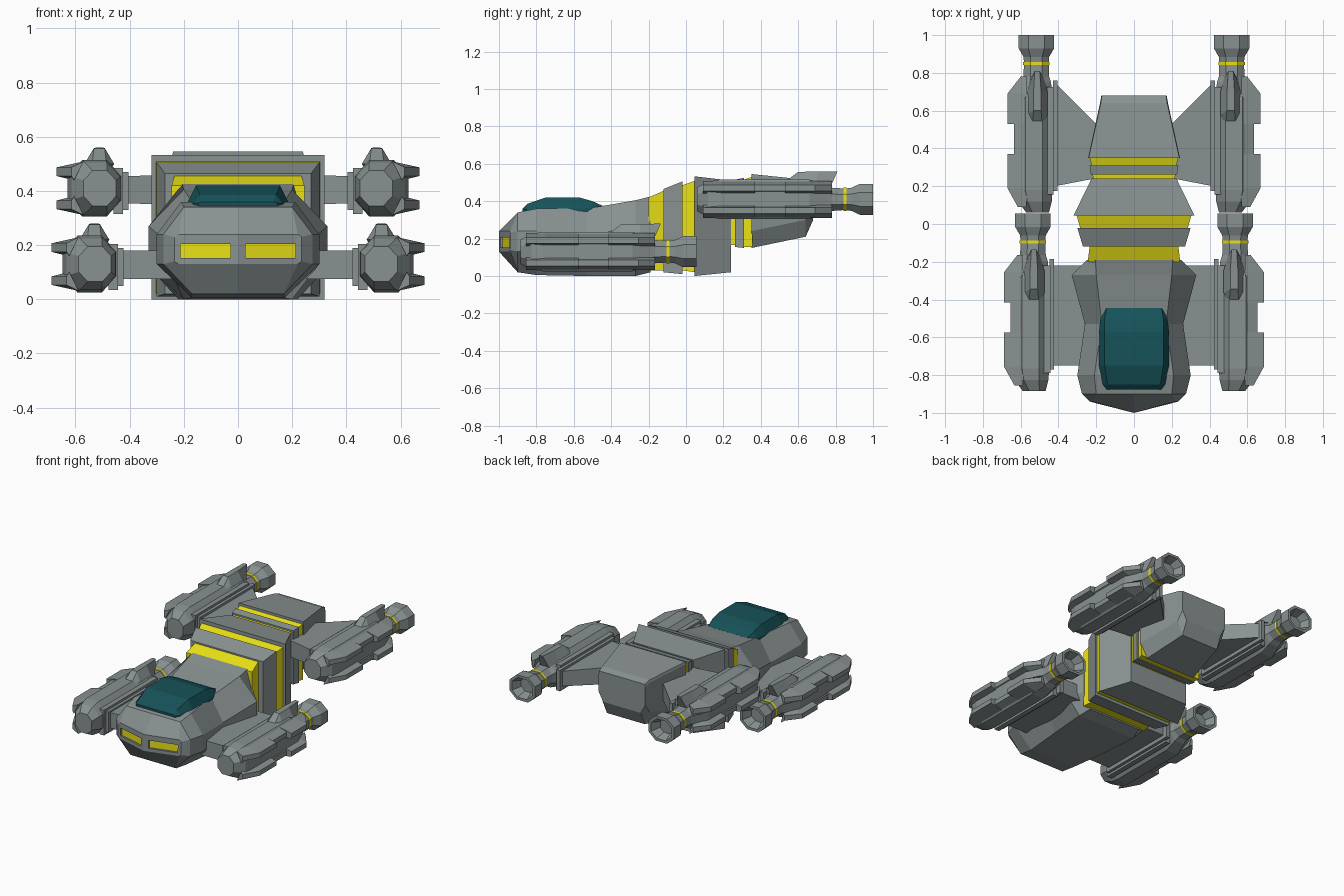
import bpy, bmesh, math

if "Cube" in bpy.data.objects:
    bpy.data.objects.remove(bpy.data.objects["Cube"])


def material(name, color):
    m = bpy.data.materials.new(name)
    m.diffuse_color = color
    m.use_nodes = True
    m.node_tree.nodes["Principled BSDF"].inputs["Base Color"].default_value = m.diffuse_color
    return m


GREY = material("hull_grey", (0.25, 0.285, 0.285, 1))
YELLOW = material("yellow_paint", (0.82, 0.75, 0.008, 1))
TEAL = material("teal_glass", (0.008, 0.085, 0.10, 1))


def loft(name, rings, mat=GREY, mirror=False, offset=(0, 0, 0)):
    """Skin a list of equal-length point rings and cap both ends."""
    bm = bmesh.new()
    vs = [[bm.verts.new([p[i] + offset[i] for i in range(3)]) for p in r] for r in rings]
    n = len(rings[0])
    for a, b in zip(vs, vs[1:]):
        for i in range(n):
            j = (i + 1) % n
            bm.faces.new((a[i], a[j], b[j], b[i]))
    for cap in (vs[0], vs[-1]):
        if n == 10:  # hull sections: split the cap along the centre line
            bm.faces.new(cap[:6])
            bm.faces.new(cap[5:] + cap[:1])
        else:
            bm.faces.new(cap)
    bmesh.ops.recalc_face_normals(bm, faces=bm.faces)
    me = bpy.data.meshes.new(name)
    bm.to_mesh(me)
    bm.free()
    ob = bpy.data.objects.new(name, me)
    bpy.context.collection.objects.link(ob)
    me.materials.append(mat)
    if mirror:
        ob.modifiers.new("mirror", 'MIRROR')
    return ob


def hull(y, t, zt, w, zu, zl, b, zb, dy=0):
    """Faceted hull section: top width, side width, bottom width; dy pushes the centre line."""
    half = [(t, zt), (w, zu), (w, zl), (b, zb)]
    return ([(0, y + dy, zt)] + [(x, y, z) for x, z in half] + [(0, y + dy, zb)]
            + [(-x, y, z) for x, z in reversed(half)])


def rect(y, w, z0, z1):
    return [(-w, y, z0), (w, y, z0), (w, y, z1), (-w, y, z1)]


def octagon(y, hx, hz, cx=0.517, cz=0.41, k=0.45):
    pts = [(1, k), (k, 1), (-k, 1), (-1, k), (-1, -k), (-k, -1), (k, -1), (1, -k)]
    return [(cx + hx * a, y, cz + hz * b) for a, b in pts]


# Cabin
cabin = loft("cabin", [
    hull(-.94, .22, .24, .235, .23, .14, .22, .13, -.06),
    hull(-.90, .20, .34, .275, .24, .13, .17, .02),
    hull(-.80, .21, .36, .30, .24, .13, .17, .005),
    hull(-.53, .17, .36, .26, .21, .13, .20, 0),
    hull(-.27, .20, .405, .33, .27, .12, .22, 0),
    hull(-.19, .205, .425, .25, .28, .12, .20, .02)])

# Canopy
loft("canopy", [
    hull(-.875, .13, .36, .145, .355, .345, .145, .34),
    hull(-.85, .14, .385, .165, .355, .345, .165, .34),
    hull(-.75, .155, .42, .185, .36, .345, .185, .34),
    hull(-.57, .155, .42, .185, .36, .345, .185, .34),
    hull(-.50, .155, .40, .178, .36, .345, .178, .34),
    hull(-.445, .145, .375, .158, .36, .345, .155, .34)], TEAL)


# Headlights set into the two angled nose faces
def lamp_ring(x, front, back):
    y = -1 + .06 / .22 * x
    return [(x, y + d, z) for d, z in ((front, .152), (front, .205), (back, .205), (back, .152))]


recess = loft("headlight_cutter", [lamp_ring(x, -.03, .018) for x in (.028, .213)], GREY, True)
recess.hide_render = True
recess.hide_set(True)
cut = cabin.modifiers.new("headlight_recess", 'BOOLEAN')
cut.operation, cut.object, cut.solver = 'DIFFERENCE', recess, 'EXACT'
loft("headlight", [lamp_ring(x, .012, .03) for x in (.026, .215)], YELLOW, True)

# Waist bands: name, (y, half width, bottom, top) at front and back, material
bands = [
    ("front_yellow_band", (-.20, .245, .03, .42), (-.12, .235, .03, .455), YELLOW),
    ("waist_rib", (-.12, .27, .02, .465), (-.02, .30, .01, .505), GREY),
    ("middle_yellow_band", (-.02, .285, .03, .485), (.05, .305, .02, .51), YELLOW),
    ("middle_block", (.045, .32, 0, .533), (.24, .225, .02, .51), GREY),
    ("thin_yellow_band", (.23, .215, .165, .50), (.265, .22, .165, .505), YELLOW),
    ("rear_rib", (.262, .228, .155, .515), (.31, .235, .15, .525), GREY),
    ("rear_yellow_band", (.31, .225, .155, .515), (.355, .235, .155, .53), YELLOW)]
for name, a, b, mat in bands:
    loft(name, [rect(*a), rect(*b)], mat)

# Engine block at the tail
loft("tail_block", [
    hull(.35, .24, .545, .243, .53, .24, .19, .15),
    hull(.64, .175, .515, .18, .50, .30, .14, .21),
    hull(.68, .17, .50, .173, .48, .36, .14, .30)])


# Engine pod, drawn at the rear position and moved for the front pair
def plate_ring(y, x, s):
    pts = [(.57, .509), (x, .487), (x, .455), (min(.61, x - .01), .44)]
    return [(px, y, pz if s > 0 else .82 - pz) for px, pz in pts]


def engine_pod(tag, off):
    def part(name, rings, mat=GREY):
        loft(f"{tag}_{name}", rings, mat, True, off)
    part("pod_body", [octagon(*r) for r in [
        (.06, .06, .065, .51), (.12, .09, .095, .525), (.18, .099, .105, .53),
        (.66, .099, .105, .53), (.75, .078, .078), (.78, .068, .062), (.842, .066, .058)]])
    part("pod_ring", [octagon(.842, .07, .062), octagon(.858, .07, .062)], YELLOW)
    part("pod_nozzle", [octagon(*r) for r in [
        (.858, .066, .058), (.885, .068, .062), (.93, .094, .083), (1.0, .094, .083),
        (1.0, .076, .066), (.94, .05, .045)]])
    steps = [(.09, .615), (.19, .67), (.37, .67), (.37, .635),
             (.53, .635), (.53, .67), (.69, .67), (.78, .60)]
    for side, s in (("upper", 1), ("lower", -1)):
        part(f"{side}_armour", [plate_ring(y, x, s) for y, x in steps])
    # Dorsal fin
    part("pod_fin", [
        [(.512 - v, y0, .50), (.512 + v, y0, .50), (.512 + w, y1, z), (.512 - w, y1, z)]
        for y0, y1, z, v, w in [(.53, .54, .512, .03, .025), (.58, .60, .557, .055, .02),
                                (.70, .70, .558, .055, .02)]]
        + [[(.477, .77, .47), (.547, .77, .47), (.525, .81, .56), (.499, .81, .56)]])
    # Stepped mounting plates on the inner side
    for name, x0, x1, y0, y1, h in (("mount", .425, .46, .155, .725, .085),
                                    ("collar", .405, .43, .175, .76, .07)):
        part(name, [[(x, y0, .40 - h), (x, y1, .40 - h), (x, y1, .40 + h), (x, y0, .40 + h)]
                    for x in (x0, x1)])


engine_pod("rear", (0, 0, 0))
engine_pod("front", (.018, -.945, -.28))


# Pylons: (x, y front, y back, z bottom, z top) at root and tip
def pylon(name, root, tip):
    loft(name, [[(x, a, z0), (x, b, z0), (x, b, z1), (x, a, z1)]
                for x, a, b, z0, z1 in (root, tip)], GREY, True)


pylon("front_pylon", (.18, -.75, -.22, .075, .18), (.43, -.75, -.22, .075, .18))
pylon("rear_pylon", (.16, .25, .49, .345, .46), (.42, .20, .75, .355, .455))
